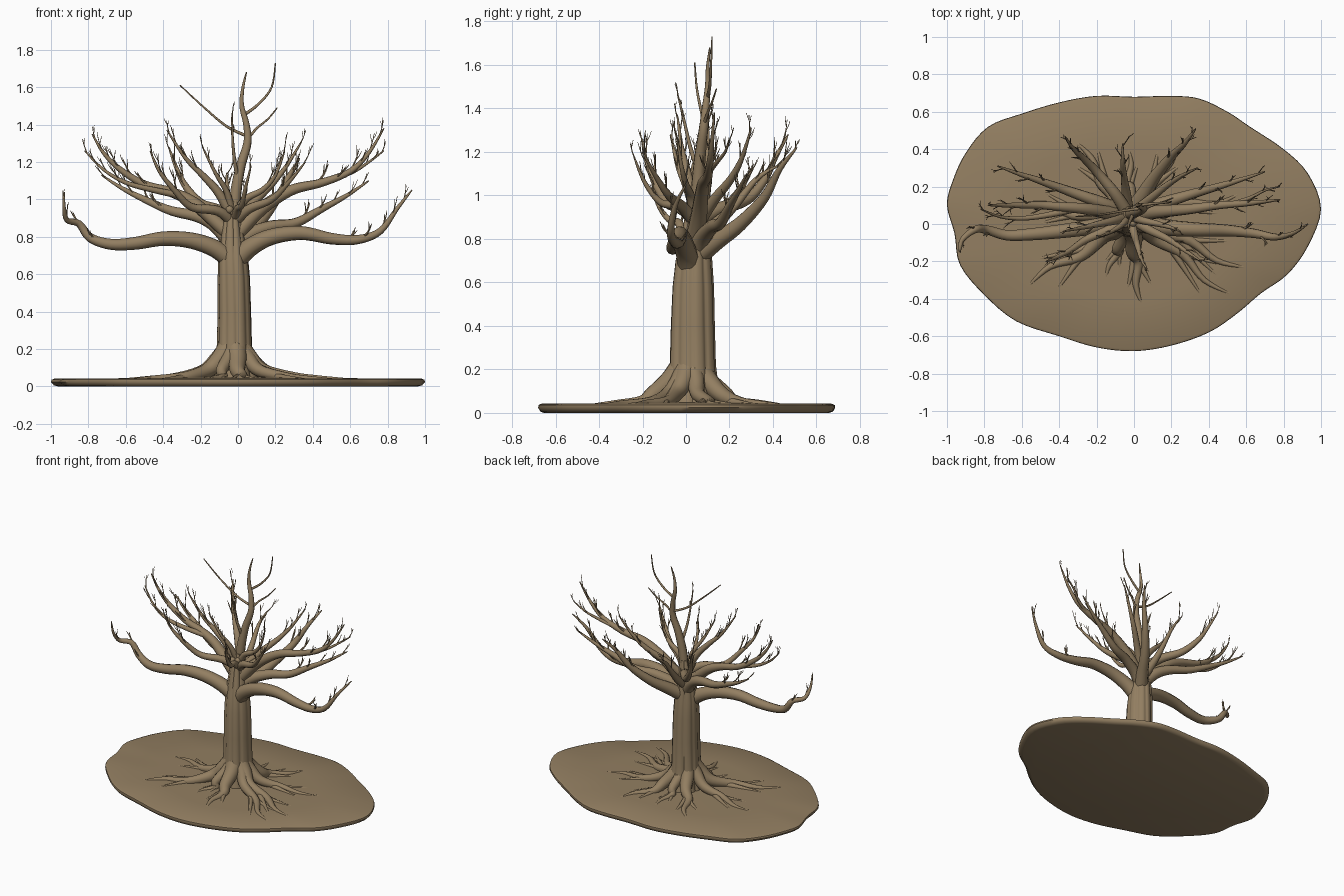
import bpy, bmesh, math, random
from mathutils import Vector

random.seed(7)
bark = bpy.data.materials.new("bark_brown")
bark.diffuse_color = (0.29, 0.21, 0.12, 1)


def finish(name, bm, angle=50):
    bmesh.ops.recalc_face_normals(bm, faces=bm.faces)
    me = bpy.data.meshes.new(name)
    bm.to_mesh(me)
    bm.free()
    me.materials.append(bark)
    ob = bpy.data.objects.new(name, me)
    bpy.context.collection.objects.link(ob)
    bpy.ops.object.select_all(action='DESELECT')
    ob.select_set(True)
    bpy.context.view_layer.objects.active = ob
    bpy.ops.object.shade_smooth_by_angle(angle=math.radians(angle))
    return ob


def spline(pts, steps, closed=False):
    """Smooth path through the points."""
    pts = [Vector(p) for p in pts]
    n = len(pts)
    get = (lambda i: pts[i % n]) if closed else (lambda i: pts[max(0, min(n - 1, i))])
    out = []
    for i in range(n if closed else n - 1):
        a, b, c, d = (get(i + k) for k in (-1, 0, 1, 2))
        for s in range(steps):
            t = s / steps
            out.append(0.5 * (2 * b + (c - a) * t + (2 * a - 5 * b + 4 * c - d) * t ** 2
                              + (3 * b - a - 3 * c + d) * t ** 3))
    if not closed:
        out.append(pts[-1])
    return out


def loft(bm, rings):
    """Skin a list of point rings and cap both ends."""
    vs = [[bm.verts.new(p) for p in r] for r in rings]
    n = len(vs[0])
    for a, b in zip(vs, vs[1:]):
        for i in range(n):
            bm.faces.new((a[i], a[(i + 1) % n], b[(i + 1) % n], b[i]))
    bm.faces.new(vs[0])
    bm.faces.new(vs[-1])


def tube(bm, pts, r0, r1, sides=8, steps=4, power=1.0):
    """Tapered tube along a smooth path; returns the path."""
    path = spline(pts, steps)
    rings, n = [], len(path)
    u = None
    for i, p in enumerate(path):
        d = (path[min(i + 1, n - 1)] - path[max(i - 1, 0)]).normalized()
        if u is None:
            u = d.orthogonal().normalized()
        u = (u - d * u.dot(d)).normalized()
        v = d.cross(u)
        r = r1 + (r0 - r1) * (1 - i / (n - 1)) ** power
        rings.append([p + r * (math.cos(a) * u + math.sin(a) * v)
                      for a in (2 * math.pi * k / sides for k in range(sides))])
    loft(bm, rings)
    return path


def twig(bm, p, d, length, r, depth):
    """Thin upward-curving shoot with smaller offshoots."""
    d = d.normalized()
    mid = p + d * length * 0.5
    end = mid + (d + Vector((0, 0, 0.45))).normalized() * length * 0.5
    path = tube(bm, [p, mid, end], r, 0.0012, 5, 3)
    if depth:
        for f in (3, 4):
            side = d + Vector((random.uniform(-.8, .8), random.uniform(-.8, .8), 0.6))
            twig(bm, path[f], side, length * 0.45, r * 0.5, depth - 1)


def limb(name, pts, r0, twigs=5, length=0.15):
    bm = bmesh.new()
    path = tube(bm, pts, r0, 0.003, 10, 5, 0.9)
    n = len(path)
    for k in range(twigs):
        t = 0.5 + 0.47 * (k + 0.5) / twigs
        i = min(int(t * n), n - 2)
        d = (path[i + 1] - path[i]).normalized()
        side = d.cross(Vector((0, 0, 1))) * (0.55 if k % 2 else -0.55)
        twig(bm, path[i], d * 0.8 + side + Vector((0, 0, random.uniform(0.3, 0.8))),
             length * random.uniform(0.7, 1.1) * (1.25 - 0.6 * t), max(0.004, r0 * 0.5 * (1 - t)), 1)
    return finish(name, bm)


# Ground slab: irregular oval with rounded rim
outline = [(1, .08), (.93, .27), (.8, .4), (.62, .52), (.5, .6), (.35, .67), (.2, .685), (0, .68),
           (-.2, .685), (-.4, .65), (-.6, .59), (-.78, .52), (-.9, .38), (-.97, .23), (-1, .1),
           (-.96, -.05), (-.93, -.22), (-.8, -.38), (-.63, -.52), (-.4, -.6), (-.2, -.66),
           (0, -.68), (.2, -.65), (.4, -.58), (.55, -.48), (.68, -.37), (.82, -.27), (.93, -.12)]
edge = spline([(x, y, 0) for x, y in outline], 4, True)
bm = bmesh.new()
loft(bm, [[Vector((p.x * s, p.y * s, z)) for p in edge] for s, z in
          ((.96, 0), (.985, .006), (1, .024), (.997, .036), (.98, .042), (.6, .044), (.2, .05))])
finish("ground", bm)

# Fluted trunk: height, centre x, centre y, radius x, radius y
profile = [(.03, -.02, .03, .13, .14), (.12, -.02, .03, .11, .12), (.22, -.02, .03, .095, .107),
           (.4, -.02, .03, .09, .102), (.58, -.023, .032, .087, .096), (.7, -.027, .035, .08, .085),
           (.8, -.03, .04, .066, .066), (.9, -.03, .045, .05, .052), (.99, -.025, .05, .033, .035)]
bm = bmesh.new()
rings = []
for z, cx, cy, rx, ry in profile:
    ring = []
    for k in range(72):
        a = 2 * math.pi * k / 72
        f = 1.0 - 0.11 * (1 - abs(math.sin(4.5 * a + 0.4 * z))) ** 2 + 0.02 * math.sin(5 * a + 1)
        ring.append(Vector((cx + rx * f * math.cos(a), cy + ry * f * math.sin(a), z)))
    rings.append(ring)
loft(bm, rings)
finish("trunk", bm)

# Buttress roots: direction in degrees, reach, thickness
bm = bmesh.new()
for deg, reach, r in ((-147, .66, .06), (-22, .68, .055), (-36, .68, .05), (-82, .46, .062), (172, .62, .05),
                      (125, .52, .058), (58, .5, .058), (14, .62, .05), (-112, .36, .045), (92, .4, .045)):
    def at(dist, z, turn=0):
        a = math.radians(deg + turn)
        return Vector((-.02 + dist * math.cos(a), .02 + dist * math.sin(a), z))
    tube(bm, [at(.03, .22), at(.09, .15, 2), at(.17, .085, -2), at(reach * .5, .05, 3),
              at(reach * .75, .042, -3), at(reach, .036)], r, .004, 12, 5, 0.9)
    for s in (-1, 1):
        tube(bm, [at(reach * .42, .05), at(reach * .62, .043, 7 * s), at(reach * .85, .036, 11 * s)],
             r * .4, .004, 8, 4)
finish("roots", bm)

# Long low limbs, one to each side
limb("low_limb_left", [(-.02, .02, .66), (-.12, 0, .735), (-.25, -.02, .78), (-.4, -.04, .79), (-.55, -.055, .765),
                       (-.68, -.06, .76), (-.79, -.03, .795), (-.85, -.03, .87), (-.915, -.08, .89),
                       (-.93, -.13, .96), (-.93, -.15, 1.04)], .052, 4, .12)
limb("low_limb_right", [(-.02, .02, .66), (.06, 0, .74), (.18, -.02, .80), (.34, -.03, .82), (.5, -.035, .79),
                        (.64, -.05, .785), (.76, -.07, .83), (.85, -.05, .95), (.93, 0, 1.05)], .056, 5, .15)
# Outer limbs on the left
limb("mid_limb_left", [(-.03, .05, .76), (-.12, .09, .86), (-.22, .13, .91), (-.36, .18, .94), (-.5, .23, 1.0),
                       (-.62, .27, 1.06), (-.73, .31, 1.13)], .045)
limb("high_limb_left", [(-.03, .04, .80), (-.14, .06, .9), (-.25, .08, .99), (-.36, .09, 1.04), (-.5, .1, 1.08),
                        (-.63, .1, 1.16), (-.72, .1, 1.25), (-.78, .1, 1.35)], .042, 6)
limb("fork_left", [(-.3, .085, 1.02), (-.45, .05, 1.05), (-.6, .03, 1.09), (-.72, .04, 1.16), (-.82, .08, 1.26)], .02, 4)
# Outer limbs on the right
limb("mid_limb_right", [(-.02, .05, .74), (.06, .08, .81), (.18, .12, .855), (.31, .16, .875), (.45, .2, .95),
                        (.58, .24, 1.02), (.7, .28, 1.1)], .046)
limb("high_limb_right", [(-.02, .04, .8), (.08, .06, .91), (.18, .07, .99), (.3, .08, 1.055), (.45, .1, 1.09),
                         (.6, .11, 1.15), (.7, .12, 1.25), (.78, .13, 1.38)], .044, 6)
limb("fork_right", [(.5, .1, 1.1), (.62, .14, 1.15), (.7, .18, 1.2), (.78, .2, 1.26)], .013, 3, .1)
# Limbs reaching back
limb("back_limb_right", [(-.02, .05, .72), (.04, .14, .79), (.11, .25, .87), (.2, .36, .99), (.27, .43, 1.12),
                         (.33, .51, 1.22)], .05)
limb("back_limb_left", [(-.03, .05, .88), (-.1, .16, .94), (-.2, .28, .98), (-.28, .36, 1.07), (-.33, .41, 1.17),
                        (-.37, .47, 1.28)], .038)
limb("back_limb_middle", [(-.03, .05, .8), (-.04, .15, .88), (-.05, .23, .96), (-.06, .33, 1.08), (-.06, .43, 1.14)], .034, 4)
limb("back_limb_high", [(-.02, .05, .86), (.08, .13, .98), (.18, .21, 1.08), (.26, .26, 1.18), (.34, .3, 1.31)], .03, 4)
# Limbs reaching forward and up
limb("front_limb_left", [(-.03, .04, .88), (-.11, -.02, .94), (-.25, -.08, .96), (-.34, -.14, 1.05),
                         (-.42, -.18, 1.15), (-.47, -.2, 1.26)], .032)
limb("front_limb_right", [(-.02, .04, .88), (.06, -.02, .95), (.18, -.08, 1.0), (.27, -.14, 1.09), (.36, -.2, 1.2)], .032)
limb("front_limb_middle", [(-.02, .04, .89), (0, -.05, .95), (.02, -.12, .97), (.04, -.19, 1.06), (.07, -.24, 1.18)], .026, 4, .11)
limb("upper_limb_left", [(-.03, .04, .9), (-.1, .02, 1.03), (-.19, 0, 1.13), (-.28, -.02, 1.22), (-.38, -.04, 1.37)], .03)
limb("upper_limb_right", [(-.02, .04, .9), (.04, .02, 1.0), (.13, 0, 1.05), (.2, -.02, 1.13), (.25, -.04, 1.26)], .026, 4)
limb("upper_limb_front", [(-.03, .04, .92), (-.06, 0, 1.04), (-.12, -.04, 1.14), (-.19, -.07, 1.28)], .022, 4, .12)

# Central leader with three long shoots
limb("leader", [(-.025, .05, .9), (-.01, .055, 1.05), (.015, .065, 1.18), (.05, .08, 1.3), (.045, .09, 1.4),
                (.02, .1, 1.5), (.025, .1, 1.59), (.045, .11, 1.68)], .034, 0)
limb("leader_shoot_left", [(.045, .085, 1.34), (-.06, .07, 1.39), (-.18, .05, 1.49), (-.31, .04, 1.61)], .009, 0)
limb("leader_shoot_right", [(.03, .1, 1.45), (.11, .11, 1.51), (.18, .115, 1.6), (.2, .12, 1.73)], .009, 0)
limb("leader_shoot_low", [(.05, .08, 1.32), (.1, .1, 1.38), (.16, .12, 1.43), (.21, .14, 1.49)], .008, 0)
limb("leader_shoot_front", [(.0, .06, 1.1), (-.02, .02, 1.22), (-.03, -.01, 1.35), (-.03, -.04, 1.47)], .012, 3, .1)

# Burls where the limbs meet
bm = bmesh.new()
for x, y, z, r in ((-.045, .0, .945, .022), (-.005, .005, .95, .02), (-.025, .0, .93, .018)):
    g = bmesh.ops.create_icosphere(bm, subdivisions=2, radius=r)
    bmesh.ops.translate(bm, verts=g["verts"], vec=(x, y, z))
finish("burls", bm)
